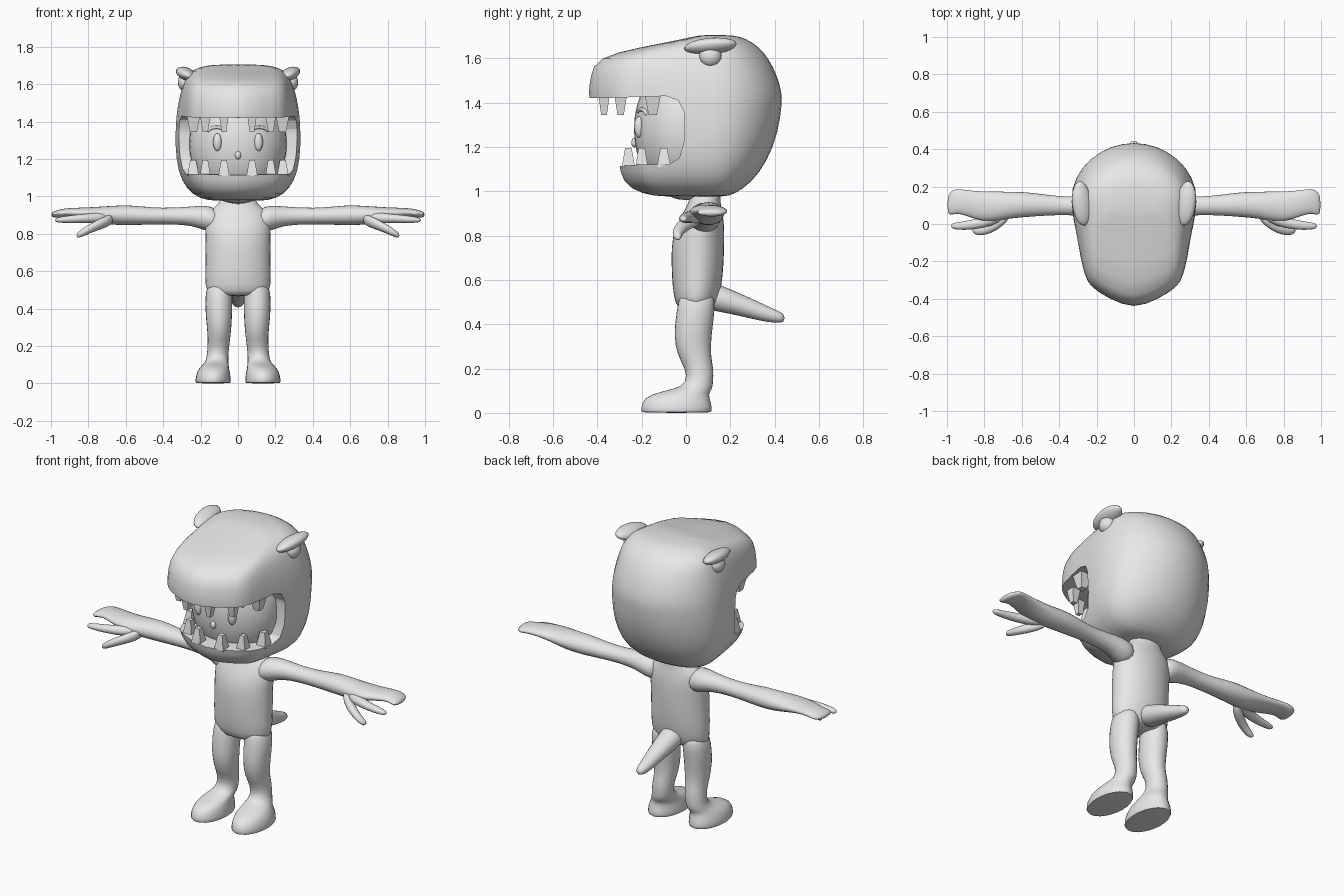
import bpy, bmesh, math
from mathutils import Vector

grey = bpy.data.materials.new("plain_grey")
grey.diffuse_color = (0.8, 0.8, 0.8, 1)


def add(name, bm, smooth=True):
    bmesh.ops.recalc_face_normals(bm, faces=bm.faces)
    me = bpy.data.meshes.new(name)
    bm.to_mesh(me)
    bm.free()
    ob = bpy.data.objects.new(name, me)
    bpy.context.collection.objects.link(ob)
    me.materials.append(grey)
    if smooth:
        shade(ob)
    return ob


def shade(ob):
    bpy.ops.object.select_all(action='DESELECT')
    ob.select_set(True)
    bpy.context.view_layer.objects.active = ob
    bpy.ops.object.shade_smooth_by_angle(angle=math.radians(45))


def bake(ob):
    """Apply the modifier stack, then shade the finished surface."""
    dg = bpy.context.evaluated_depsgraph_get()
    ob.data = bpy.data.meshes.new_from_object(ob.evaluated_get(dg))
    ob.modifiers.clear()
    shade(ob)


def loft(name, rings):
    bm = bmesh.new()
    loops = [[bm.verts.new(p) for p in r] for r in rings]
    n = len(loops[0])
    for a, b in zip(loops, loops[1:]):
        for i in range(n):
            bm.faces.new((a[i], a[(i + 1) % n], b[(i + 1) % n], b[i]))
    bm.faces.new(loops[0])
    bm.faces.new(loops[-1])
    ob = add(name, bm, False)
    ob.modifiers.new("round", 'SUBSURF').levels = 1
    return ob


def tube(name, axis, pts, s=1, n=12):
    """Elliptic rings (x, y, z, radius, radius) square to an axis; s mirrors x."""
    u, v = {'x': ((0, 1, 0), (0, 0, 1)), 'y': ((1, 0, 0), (0, 0, 1)),
            'z': ((1, 0, 0), (0, 1, 0))}[axis]
    rings = []
    for x, y, z, a, b in pts:
        c = Vector((x * s, y, z))
        rings.append([c + Vector(u) * a * 1.03 * math.cos(t) + Vector(v) * b * 1.03 * math.sin(t)
                      for t in (2 * math.pi * i / n for i in range(n))])
    ob = loft(name, rings)
    bake(ob)
    return ob


def ball(name, loc, size, rot=(0, 0, 0), seg=20):
    bm = bmesh.new()
    bmesh.ops.create_uvsphere(bm, u_segments=seg, v_segments=seg // 2 + 2, radius=1)
    ob = add(name, bm)
    ob.location, ob.scale, ob.rotation_euler = loc, size, rot
    return ob


# Hood: stacked plan outlines with a blunt snout and round back
def plan(z, yf, yb, w, wf, yc=0.13):
    L = yc - yf
    half = [(0.5 * wf, yf + 0.1 * L), (0.85 * wf, yf + 0.2 * L), (wf, yf + 0.3 * L),
            ((w + wf) / 2, yf + 0.65 * L), (w, yc)]
    half += [(w * math.cos(t), yc + (yb - yc) * math.sin(t)) for t in (0.4, 0.8, 1.2)]
    return ([(0, yf, z)] + [(x, y, z) for x, y in half] + [(0, yb, z)]
            + [(-x, y, z) for x, y in reversed(half)])


head = loft("hood_head", [plan(*r) for r in (
    (0.975, -0.10, 0.17, 0.12, 0.09), (0.985, -0.21, 0.22, 0.21, 0.17),
    (1.04, -0.305, 0.30, 0.285, 0.235), (1.13, -0.315, 0.37, 0.33, 0.27),
    (1.27, -0.35, 0.425, 0.347, 0.275), (1.40, -0.455, 0.44, 0.342, 0.268),
    (1.44, -0.46, 0.44, 0.338, 0.268), (1.52, -0.45, 0.42, 0.325, 0.268),
    (1.605, -0.425, 0.375, 0.30, 0.25), (1.65, -0.22, 0.335, 0.28, 0.235),
    (1.69, 0.0, 0.275, 0.23, 0.2), (1.707, 0.06, 0.21, 0.13, 0.1))])

# Open mouth cut through the hood
bm = bmesh.new()
side = [(-0.7, 1.425), (-0.40, 1.42), (-0.09, 1.43), (-0.035, 1.41), (-0.01, 1.36), (-0.01, 1.22),
        (-0.03, 1.15), (-0.08, 1.12), (-0.22, 1.12), (-0.295, 1.115), (-0.36, 1.11), (-0.7, 1.11)]
f = bm.faces.new([bm.verts.new((-0.6, y, z)) for y, z in side])
ext = bmesh.ops.extrude_face_region(bm, geom=[f])
bmesh.ops.translate(bm, vec=(1.2, 0, 0), verts=[v for v in ext['geom'] if isinstance(v, bmesh.types.BMVert)])
cutter = add("mouth_cutter", bm, False)
cutter.hide_render = True
cut = head.modifiers.new("mouth", 'BOOLEAN')
cut.operation, cut.object, cut.solver = 'DIFFERENCE', cutter, 'EXACT'
bake(head)
bpy.data.objects.remove(cutter)

# Wearer's face inside the mouth
ball("inner_face", (0, 0.0, 1.28), (0.262, 0.235, 0.32), seg=32)
ball("inner_nose", (0, -0.232, 1.22), (0.017, 0.015, 0.022), seg=10)


def tooth(name, x, y, z, h, w):
    bm = bmesh.new()
    bmesh.ops.create_cone(bm, cap_ends=True, segments=4, radius1=w, radius2=w * 0.5, depth=abs(h) + 0.02)
    ob = add(name, bm, False)
    ob.location = (x, y, z + h / 2)
    ob.rotation_euler = (math.pi if h < 0 else 0, 0, 0)
    for v in ob.data.vertices:  # turn the square section to face forward
        a, b = v.co.x, v.co.y
        v.co.x, v.co.y = (a - b) * 0.7071, (a + b) * 0.7071


for s, tag in ((1, "left"), (-1, "right")):
    # Hood eyes and brow ridges
    ball("hood_eye_" + tag, (s * 0.282, 0.11, 1.61), (0.04, 0.05, 0.048))
    ball("hood_brow_" + tag, (s * 0.278, 0.11, 1.655), (0.055, 0.12, 0.034), (0.1, -s * 0.35, -s * 0.15))
    # Face eyes and arched eyebrows
    ball("face_eye_" + tag, (s * 0.11, -0.212, 1.29), (0.024, 0.022, 0.048), (0, 0, s * 0.35), 14)
    rings = []
    for i in range(6):
        t = 0.3 + i * 0.44
        x, z = 0.115 + 0.05 * math.cos(t), 1.335 + 0.036 * math.sin(t)
        y = -0.235 * math.sqrt(1 - (x / 0.262) ** 2 - ((z - 1.28) / 0.32) ** 2)
        rings.append((x, y, z, 0.010, 0.010))
    tube("eyebrow_" + tag, 'x', rings, s, 6)
    # Teeth
    for i, (x, y, w) in enumerate(((0.075, -0.37, 0.036), (0.175, -0.295, 0.04), (0.238, -0.15, 0.052))):
        tooth(f"upper_tooth_{tag}_{i}", s * x, y, 1.425, -0.07, w)
    for i, (x, y, w) in enumerate(((0.075, -0.26, 0.042), (0.175, -0.2, 0.04), (0.24, -0.10, 0.044))):
        tooth(f"lower_tooth_{tag}_{i}", s * x, y, 1.12, 0.065, w)

    # Leg with its foot
    tube("leg_" + tag, 'z', (
        (0.133, -0.043, 0, 0.096, 0.162), (0.133, -0.043, 0.006, 0.096, 0.162),
        (0.133, -0.043, 0.045, 0.094, 0.160), (0.128, -0.035, 0.085, 0.080, 0.135),
        (0.115, 0.035, 0.108, 0.065, 0.085), (0.110, 0.063, 0.135, 0.058, 0.06),
        (0.105, 0.062, 0.20, 0.058, 0.064), (0.100, 0.035, 0.26, 0.062, 0.076),
        (0.102, 0.030, 0.35, 0.071, 0.086), (0.103, 0.040, 0.43, 0.073, 0.087),
        (0.100, 0.048, 0.50, 0.073, 0.085), (0.09, 0.05, 0.55, 0.06, 0.07)), s)
    # Arm widening into a flat hand
    tube("arm_" + tag, 'x', (
        (0.10, 0.075, 0.87, 0.085, 0.07), (0.18, 0.085, 0.885, 0.075, 0.068),
        (0.24, 0.095, 0.895, 0.058, 0.052), (0.35, 0.097, 0.895, 0.048, 0.044),
        (0.46, 0.100, 0.895, 0.055, 0.045), (0.58, 0.105, 0.90, 0.068, 0.055),
        (0.68, 0.100, 0.898, 0.073, 0.052), (0.77, 0.092, 0.905, 0.083, 0.038),
        (0.85, 0.10, 0.912, 0.076, 0.028), (0.93, 0.122, 0.915, 0.065, 0.022),
        (0.965, 0.120, 0.905, 0.069, 0.022), (1.0, 0.10, 0.902, 0.055, 0.012)), s)
    # Two separate front fingers
    tube("finger_" + tag, 'x', (
        (0.68, 0.07, 0.885, 0.04, 0.035), (0.76, 0.02, 0.885, 0.035, 0.03),
        (0.86, -0.005, 0.88, 0.028, 0.024), (0.95, -0.012, 0.875, 0.022, 0.018),
        (0.98, -0.01, 0.873, 0.012, 0.010)), s, 8)
    tube("thumb_" + tag, 'x', (
        (0.66, 0.06, 0.885, 0.035, 0.035), (0.73, 0.0, 0.855, 0.038, 0.032),
        (0.80, -0.035, 0.825, 0.028, 0.026), (0.84, -0.04, 0.80, 0.022, 0.022),
        (0.865, -0.035, 0.79, 0.012, 0.012)), s, 8)

# Torso with neck
tube("torso", 'z', (
    (0, 0.045, 0.465, 0.13, 0.07), (0, 0.045, 0.49, 0.17, 0.092), (0, 0.05, 0.56, 0.175, 0.11),
    (0, 0.052, 0.68, 0.172, 0.118), (0, 0.055, 0.80, 0.172, 0.118), (0, 0.07, 0.87, 0.178, 0.10),
    (0, 0.08, 0.93, 0.15, 0.078), (0, 0.085, 0.955, 0.10, 0.07), (0, 0.09, 1.02, 0.085, 0.065)), 1, 16)
# Tail
tube("tail", 'y', (
    (0, 0.08, 0.535, 0.07, 0.068), (0, 0.15, 0.518, 0.066, 0.062), (0, 0.24, 0.49, 0.056, 0.052),
    (0, 0.33, 0.458, 0.044, 0.042), (0, 0.41, 0.433, 0.032, 0.03), (0, 0.447, 0.428, 0.018, 0.018)))
